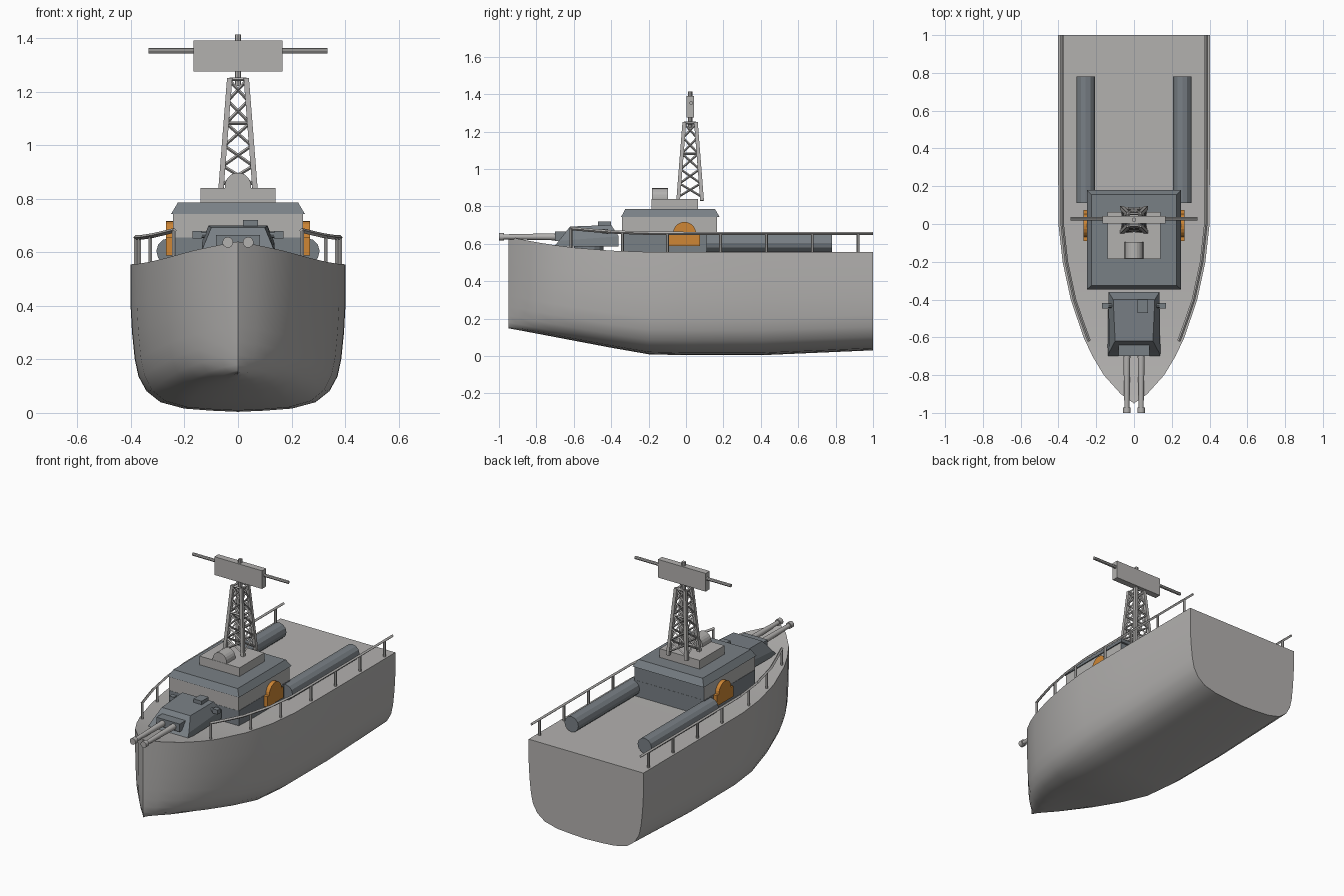
import bpy, bmesh, math
from mathutils import Vector

cube = bpy.data.objects.get("Cube")
if cube:
    bpy.data.objects.remove(cube)


def material(name, rgb):
    m = bpy.data.materials.new(name)
    m.use_nodes = True
    m.diffuse_color = (*rgb, 1)
    m.node_tree.nodes["Principled BSDF"].inputs["Base Color"].default_value = (*rgb, 1)
    return m


LIGHT = material("light grey", (0.45, 0.44, 0.43))
SLATE = material("slate grey", (0.19, 0.215, 0.235))
ORANGE = material("orange", (0.62, 0.24, 0.035))


def finish(name, bm, mat, smooth=0):
    bmesh.ops.remove_doubles(bm, verts=bm.verts, dist=1e-5)
    bmesh.ops.recalc_face_normals(bm, faces=bm.faces)
    me = bpy.data.meshes.new(name)
    bm.to_mesh(me)
    bm.free()
    ob = bpy.data.objects.new(name, me)
    bpy.context.collection.objects.link(ob)
    me.materials.append(mat)
    if smooth:
        bpy.ops.object.select_all(action='DESELECT')
        ob.select_set(True)
        bpy.context.view_layer.objects.active = ob
        bpy.ops.object.shade_smooth_by_angle(angle=math.radians(smooth))
    return ob


def loft(name, rings, mat, smooth=0):
    """Skin closed rings of points and cap both ends."""
    bm = bmesh.new()
    vs = [[bm.verts.new(p) for p in r] for r in rings]
    n = len(rings[0])
    for a, b in zip(vs, vs[1:]):
        for i in range(n):
            bm.faces.new((a[i], a[(i + 1) % n], b[(i + 1) % n], b[i]))
    for end in (vs[0], vs[-1]):
        if len({tuple(v.co) for v in end}) == n:
            bm.faces.new(end)
    return finish(name, bm, mat, smooth)


def rect(x0, x1, y0, y1, z):
    return [(x0, y0, z), (x1, y0, z), (x1, y1, z), (x0, y1, z)]


def box(name, x, y, z, mat):
    return loft(name, [rect(*x, *y, z[0]), rect(*x, *y, z[1])], mat)


def add_bar(bm, a, b, r0, r1=None, sides=4):
    a, b = Vector(a), Vector(b)
    d = b - a
    rot = d.to_track_quat('Z', 'Y').to_matrix().to_4x4()
    rot.translation = (a + b) / 2
    geo = bmesh.ops.create_cone(bm, cap_ends=True, segments=sides, radius1=r0,
                                radius2=r0 if r1 is None else r1, depth=d.length)
    bmesh.ops.transform(bm, matrix=rot, verts=geo["verts"])


def bar(name, a, b, r0, mat, r1=None, sides=12, smooth=0):
    bm = bmesh.new()
    add_bar(bm, a, b, r0, r1, sides)
    return finish(name, bm, mat, smooth)


# Hull: stations of (y, half width, keel height, deck height)
STATIONS = [(-0.95, 0, 0.148, 0.64), (-0.9, 0.07, 0.139, 0.627), (-0.8, 0.16, 0.12, 0.608),
            (-0.7, 0.22, 0.101, 0.592), (-0.6, 0.267, 0.082, 0.579), (-0.4, 0.335, 0.044, 0.563),
            (-0.2, 0.378, 0.009, 0.556), (0, 0.4, 0.004, 0.555), (0.4, 0.402, 0.004, 0.555),
            (1, 0.402, 0.03, 0.555)]
SECTION = [(1, 1), (1, 0.74), (0.985, 0.54), (0.96, 0.36), (0.925, 0.24), (0.85, 0.14),
           (0.72, 0.065), (0.5, 0.022), (0.25, 0.008), (0, 0)]
outline = SECTION + [(-fx, fz) for fx, fz in reversed(SECTION[:-1])]
loft("hull", [[(w * fx, y, k + (d - k) * fz) for fx, fz in outline]
              for y, w, k, d in STATIONS], LIGHT, 32)


def edge(y):
    """Half width and height of the deck edge at y."""
    for a, b in zip(STATIONS, STATIONS[1:]):
        if y <= b[0]:
            t = (y - a[0]) / (b[0] - a[0])
            return a[1] + (b[1] - a[1]) * t, a[3] + (b[3] - a[3]) * t


# Superstructure: slate base, light upper band with a slate back, slate roof
box("cabin_base", (-0.245, 0.245), (-0.342, 0.168), (0.55, 0.655), SLATE)
band = box("cabin_band", (-0.243, 0.243), (-0.341, 0.167), (0.655, 0.743), LIGHT)
band.data.materials.append(SLATE)
for f in band.data.polygons:
    f.material_index = int(f.normal.y > 0.9)
loft("cabin_roof", [rect(-0.25, 0.25, -0.347, 0.18, 0.743),
                    rect(-0.225, 0.225, -0.325, 0.155, 0.785)], SLATE)
box("upper_platform", (-0.14, 0.14), (-0.185, 0.063), (0.78, 0.84), LIGHT)


def arch(name, r, c, z, axis, lo, hi, mat):
    """Half-round block extruded along the x or y axis."""
    arc = [(c + r * math.cos(math.pi * i / 10), z + r * math.sin(math.pi * i / 10))
           for i in range(11)]
    place = (lambda e, p: (e, *p)) if axis == 'x' else (lambda e, p: (p[0], e, p[1]))
    return loft(name, [[place(e, p) for p in arc] for e in (lo, hi)], mat)


arch("searchlight_housing", 0.049, 0, 0.848, 'y', -0.183, -0.095, LIGHT)
box("searchlight_foot", (-0.049, 0.049), (-0.183, -0.095), (0.835, 0.848), LIGHT)

# Lattice mast
MID, Z0, Z1 = 0.022, 0.83, 1.25


def leg_point(sx, sy, t):
    h = 0.064 + (0.031 - 0.064) * t
    return (sx * h, MID + sy * h, Z0 + (Z1 - Z0) * t)


corners = [(-1, -1), (1, -1), (1, 1), (-1, 1)]
bm = bmesh.new()
for c in corners:
    add_bar(bm, leg_point(*c, 0), leg_point(*c, 1), 0.014)
finish("mast_legs", bm, LIGHT)
bm = bmesh.new()
LEVELS = [0.05, 0.22, 0.4, 0.6, 0.8, 0.98]
for i, c in enumerate(corners):
    d = corners[(i + 1) % 4]
    for a, b in zip(LEVELS, LEVELS[1:]):
        add_bar(bm, leg_point(*c, a), leg_point(*d, b), 0.006)
        add_bar(bm, leg_point(*d, a), leg_point(*c, b), 0.006)
    for t in (0.6, 0.99):
        add_bar(bm, leg_point(*c, t), leg_point(*d, t), 0.007)
finish("mast_braces", bm, LIGHT)

# Radar
bar("radar_pole", (0, MID, 1.22), (0, MID, 1.413), 0.012, LIGHT, sides=8)
box("radar_panel", (-0.167, 0.167), (0.002, 0.042), (1.275, 1.39), LIGHT)
bar("radar_rod", (-0.335, 0.028, 1.352), (0.335, 0.028, 1.352), 0.01, LIGHT, sides=8)

# Main gun turret
bar("turret_pedestal", (0, -0.52, 0.54), (0, -0.52, 0.59), 0.08, SLATE, sides=16)
loft("turret", [
    [(-0.14, -0.705, 0.585), (0.14, -0.705, 0.585), (0.135, -0.36, 0.585), (-0.135, -0.36, 0.585)],
    [(-0.132, -0.68, 0.615), (0.132, -0.68, 0.615), (0.135, -0.36, 0.64), (-0.135, -0.36, 0.64)],
    [(-0.1, -0.62, 0.692), (0.1, -0.62, 0.692), (0.11, -0.40, 0.7), (-0.11, -0.40, 0.7)],
], SLATE)
box("gun_mantlet", (-0.082, 0.082), (-0.7, -0.62), (0.615, 0.665), SLATE)
box("turret_hatch", (0.018, 0.075), (-0.47, -0.4), (0.69, 0.72), SLATE)
for s, side in ((1, "left"), (-1, "right")):
    bar(f"turret_sight_arm_{side}", (s * 0.09, -0.432, 0.665), (s * 0.14, -0.432, 0.665),
        0.012, SLATE, sides=8)
    box(f"turret_sight_{side}", sorted((s * 0.135, s * 0.17)), (-0.447, -0.417),
        (0.652, 0.68), SLATE)
    x = s * 0.038
    bar(f"gun_barrel_{side}", (x, -0.69, 0.637), (x, -0.98, 0.637), 0.019, LIGHT, 0.013, 14, 40)
    bar(f"gun_muzzle_{side}", (x, -0.972, 0.637), (x, -1, 0.637), 0.02, LIGHT, sides=14, smooth=40)

    # Deck tubes beside the cabin
    bar(f"deck_tube_{side}", (s * 0.256, 0.11, 0.604), (s * 0.256, 0.78, 0.604),
        0.049, SLATE, sides=12)

    # Orange side doors
    lo, hi = sorted((s * 0.235, s * 0.268))
    box(f"side_door_base_{side}", (lo, hi), (-0.09, 0.074), (0.588, 0.655), ORANGE)
    arch(f"side_door_arch_{side}", 0.062, -0.008, 0.655, 'x', lo, hi, ORANGE)

    # Railing follows the deck edge
    def rail(y, h):
        w, z = edge(y)
        return (s * (w - 0.02), y, z + h)

    ys = [-0.62, -0.5, -0.4, -0.3, -0.2, -0.1, 0, 0.4, 1]
    bm = bmesh.new()
    for a, b in zip(ys, ys[1:]):
        add_bar(bm, rail(a, 0.1), rail(b, 0.1), 0.009)
    for y in (-0.615, -0.34, -0.1, 0.185, 0.43, 0.675, 0.92):
        add_bar(bm, rail(y, -0.01), rail(y, 0.1), 0.008, sides=6)
    finish(f"railing_{side}", bm, LIGHT)
